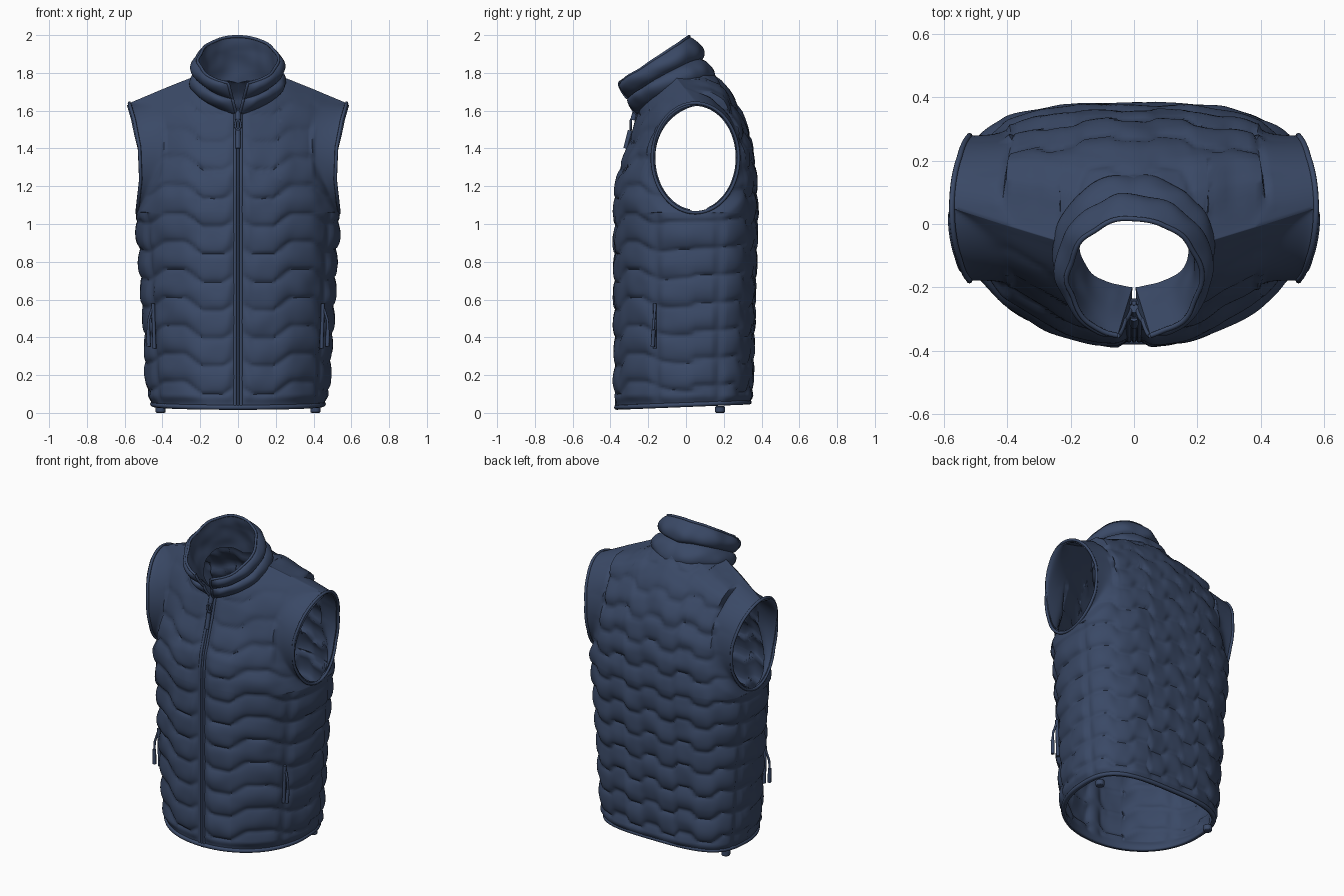
import bpy, bmesh, math
from mathutils import Vector, noise

if "Cube" in bpy.data.objects:
    bpy.data.objects.remove(bpy.data.objects["Cube"], do_unlink=True)

navy = bpy.data.materials.new("navy fabric")
navy.use_nodes = True
navy.diffuse_color = (0.042, 0.066, 0.132, 1)
bsdf = next(n for n in navy.node_tree.nodes if n.type == 'BSDF_PRINCIPLED')
bsdf.inputs["Base Color"].default_value = navy.diffuse_color
bsdf.inputs["Roughness"].default_value = 0.8

PIT, SIDE_Y, ARM_R, ARM_Z, ARM_H = 1.06, 0.05, 0.228, 1.35, 0.29
LOW, HIGH, NECK, SHOULDER = 90, 64, 20, 28
NECK_U = 0.235 / 0.575


def clamp(t, lo=0.0, hi=1.0):
    return max(lo, min(hi, t))


def lerp_list(pairs, t):
    for (a, x), (b, y) in zip(pairs, pairs[1:]):
        if t <= b:
            k = (t - a) / (b - a)
            return x + (y - x) * k
    return pairs[-1][1]


def finish(obj, angle=55):
    obj.data.materials.clear()
    obj.data.materials.append(navy)
    bpy.ops.object.select_all(action='DESELECT')
    obj.select_set(True)
    bpy.context.view_layer.objects.active = obj
    if obj.type != 'MESH':
        bpy.ops.object.convert(target='MESH')
        obj = bpy.context.view_layer.objects.active
    bpy.ops.object.shade_smooth_by_angle(angle=math.radians(angle))
    return obj


def mesh_object(name, bm):
    mesh = bpy.data.meshes.new(name)
    bm.to_mesh(mesh)
    bm.free()
    obj = bpy.data.objects.new(name, mesh)
    bpy.context.collection.objects.link(obj)
    return obj


def tube(name, points, radius, closed=False):
    curve = bpy.data.curves.new(name, 'CURVE')
    curve.dimensions = '3D'
    curve.bevel_depth = radius
    curve.bevel_resolution = 2
    curve.use_fill_caps = True
    spline = curve.splines.new('POLY')
    spline.points.add(len(points) - 1)
    for p, co in zip(spline.points, points):
        p.co = (*co, 1)
    spline.use_cyclic_u = closed
    obj = bpy.data.objects.new(name, curve)
    bpy.context.collection.objects.link(obj)
    return finish(obj)


def bow(front, u):
    n = 2.1 if front else 3.2
    return max(0.0, 1 - u ** n) ** (1 / n)


def yoke_depth(front, u, q):
    """Distance of the panel from the side line, never inside the armhole edge."""
    centre = lerp_list([(0, -.368), (.12, -.366), (.24, -.352), (.39, -.312), (.54, -.275),
                        (.663, -.25), (.83, -.2), (1, -.128)] if front else
                       [(0, .362), (.25, .355), (.48, .33), (.65, .285), (.785, .225),
                        (.86, .18), (.908, .14), (.96, .05), (1, -.128)], q)
    base = (centre - SIDE_Y) * bow(front, u) * (-1 if front else 1)
    arm = ARM_R * math.sqrt(max(0.0, 1 - (2 * q - 1) ** 2))
    edge = arm - clamp((0.75 - u) / 0.35)
    return (base + edge + math.hypot(base - edge, 0.1 * arm)) / 2


def yoke_point(front, u, q):
    """Chest or back above the armpit; q runs up to the shoulder ridge."""
    width = lerp_list([(0, .535), (.3, .515), (.6, .522), (.85, .55), (1, .575)], q)
    sign = -1 if front else 1
    y = SIDE_Y + sign * yoke_depth(front, u, q)
    ridge = -0.128 + 0.178 * u
    y += (ridge - SIDE_Y - sign * yoke_depth(front, u, 1)) * q ** 6
    return Vector((u * width, y, PIT + (1.875 - 0.235 * u - PIT) * q))


def column(front, col):
    """Position across the panel, and how far up the column reaches."""
    if col >= NECK:
        k = math.sin((col - NECK) / SHOULDER * math.pi / 2)
        return NECK_U + (1 - NECK_U) * k, 1.0
    phi = col / NECK * math.pi / 2
    u = NECK_U * math.sin(phi)
    target = -0.055 + 0.195 * math.cos(phi) * (-1 if front else 1)
    lo, hi = 0.4, 1.0
    for _ in range(24):
        mid = (lo + hi) / 2
        if (yoke_point(front, u, mid).y < target) == front:
            lo = mid
        else:
            hi = mid
    return u, lo


COLUMNS = {f: [column(f, c) for c in range(NECK + SHOULDER + 1)] for f in (True, False)}


def body_point(front, row, col):
    """Base surface of one quarter: columns run centre to side, rows hem to shoulder."""
    u, reach = COLUMNS[front][col]
    if row > LOW:
        return yoke_point(front, u, reach * (1 - math.cos(math.pi * (row - LOW) / HIGH)) / 2)
    p = row / LOW
    width = lerp_list([(0, .452), (.12, .468), (.5, .492), (.8, .512), (1, .535)], p)
    centre = -.368 if front else lerp_list([(0, .335), (1, .362)], p)
    y = SIDE_Y + (centre - SIDE_Y) * bow(front, u)
    hem = 0.032 + 0.04 * y
    return Vector((u * width, y, hem + (PIT - hem) * p))


def puff(co):
    """Height of the padding between scalloped stitch lines."""
    x, y, z = abs(co.x), co.y, co.z
    front = y < SIDE_Y
    flat = clamp((0.53 - x) / 0.1, 0.25)
    if front:
        wave = 0.034 * clamp(1.5 * math.cos(math.tau * (x - 0.33) / 0.4), -1, 1)
    else:
        wave = 0.021 * clamp(2.2 * math.cos(math.tau * x / 0.23), -1, 1)
    d = ((z - wave * flat - 0.134) / 0.148) % 1
    h = 0.021 * max(0.0, math.sin(math.pi * d ** 0.75)) ** 0.6
    h += 0.008 * noise.noise(co * 9)
    h *= lerp_list([(0, 1), (1.3, 1), (1.5, .5), (2, .3)] if front else
                   [(0, 1), (1.5, 1), (1.7, .7), (2, .5)], z)
    # Padding flattens at the hem, zip, side seams, armholes and shoulder ridge
    h *= clamp((z - 0.05) / 0.04)
    if front:
        h *= clamp((x - 0.015) / 0.035)
    if z > 1.55 and x > 0.2:
        h *= clamp(abs(y - (-0.128 + 0.31 * x)) / 0.12, 0.2)
    if x > 0.35 and z < PIT:
        h *= clamp(min(abs(y + 0.15), abs(y - 0.17)) / 0.025, 0.3)
    if x > 0.4:
        e = math.hypot((y - SIDE_Y) / ARM_R, (z - ARM_Z) / ARM_H)
        h *= clamp((e - 1) / 0.25)
    return h


# Quilted body: four quarter panels welded together
bm = bmesh.new()
for front in (True, False):
    for side in (1, -1):
        grid = []
        for row in range(LOW + HIGH + 1):
            pts = [body_point(front, row, c) for c in range(NECK + SHOULDER + 1)]
            grid.append([bm.verts.new((p.x * side, p.y, p.z)) for p in pts])
        for a, b in zip(grid, grid[1:]):
            for c in range(NECK + SHOULDER):
                quad = [a[c], a[c + 1], b[c + 1], b[c]]
                bm.faces.new(quad if front == (side == 1) else quad[::-1])
bmesh.ops.remove_doubles(bm, verts=bm.verts, dist=0.0003)
bm.normal_update()
moves = [(v, v.normal * puff(v.co)) for v in bm.verts]
for v, move in moves:
    v.co += move
body = mesh_object("quilted_body", bm)
shell = body.modifiers.new("fabric thickness", 'SOLIDIFY')
shell.thickness = 0.016
shell.offset = -1
finish(body)


# Padded stand collar, open at the front: v 0-1 climbs the outside, 1-2 descends the lining
def collar_point(k, v):
    phi = 0.03 + (math.tau - 0.06) * k
    rim_phi = 0.25 + (math.tau - 0.5) * k
    s, c = math.sin(phi), math.cos(phi)
    foot_z = 1.66 - 0.085 * c + 0.055 * abs(s)
    rim = Vector((0.21 * math.sin(rim_phi), -0.17 - 0.188 * math.cos(rim_phi),
                  1.868 - 0.125 * math.cos(rim_phi)))
    out = Vector((s, -c, 0.1))
    ends = clamp(min(k, 1 - k) / 0.04)
    if v <= 1:
        foot = Vector((0.225 * s, -0.055 - 0.2 * c, foot_z))
        swell = 0.036 * abs(math.sin(math.tau * v)) ** 0.6 * (0.3 + 0.7 * ends)
        p = foot.lerp(rim, v) + out * swell
    else:
        foot = Vector((0.175 * s, -0.07 - 0.13 * c, foot_z))
        p = rim.lerp(foot, v - 1)
    return p + out * 0.012 * noise.noise(p * 11) * ends


bm = bmesh.new()
AROUND, UP = 96, 24
grid = [[bm.verts.new(collar_point(i / AROUND, j / UP)) for i in range(AROUND + 1)]
        for j in range(2 * UP + 1)]
for a, b in zip(grid, grid[1:]):
    for i in range(AROUND):
        bm.faces.new((a[i], a[i + 1], b[i + 1], b[i]))
for i in (0, AROUND):
    end = [row[i] for row in grid]
    bm.faces.new(end if i else end[::-1])
finish(mesh_object("collar", bm))
tube("collar_rim", [collar_point(i / AROUND, 1) for i in range(AROUND + 1)], 0.008)

# Bindings at the hem and armholes
LAST = NECK + SHOULDER
quarter = [body_point(True, 0, c) for c in range(LAST + 1)]
quarter += [body_point(False, 0, c) for c in range(LAST - 1, -1, -1)]
hem = quarter + [Vector((-p.x, p.y, p.z)) for p in quarter[-2:0:-1]]
tube("hem_binding", [p + Vector((0, 0, 0.012)) for p in hem], 0.013, True)
arm = [body_point(True, r, LAST) for r in range(LOW, LOW + HIGH + 1)]
arm += [body_point(False, r, LAST) for r in range(LOW + HIGH - 1, LOW, -1)]

# Front zip: a central coil between two raised tapes
zip_path = [body_point(True, r, 0) for r in range(0, LOW + HIGH + 1, 2)]
tube("zip_coil", zip_path, 0.007)

for side, label in ((1, "left"), (-1, "right")):
    tube(label + "_armhole_binding", [Vector((side * p.x, p.y, p.z)) for p in arm], 0.009, True)
    tube(label + "_zip_tape", [p + Vector((side * 0.016, 0.002, 0)) for p in zip_path], 0.009)
    k = 0 if side == 1 else 1
    tube(label + "_collar_zip", [collar_point(k, j / UP) for j in range(UP + 1)], 0.008)
    # Side pocket zip and its hanging pull
    tube(label + "_pocket_zip", [(side * 0.442, -0.165, 0.34), (side * 0.45, -0.165, 0.58)], 0.01)
    tube(label + "_pocket_cord", [(side * 0.456, -0.165, 0.55), (side * 0.474, -0.17, 0.49),
                                  (side * 0.476, -0.172, 0.44)], 0.007)
    tube(label + "_pocket_pull", [(side * 0.476, -0.172, 0.44), (side * 0.472, -0.176, 0.35)], 0.011)
    # Hem cord toggle
    bpy.ops.mesh.primitive_cylinder_add(vertices=20, radius=0.026, depth=0.036,
                                        location=(side * 0.41, 0.18, 0.018))
    toggle = bpy.context.object
    toggle.name = label + "_hem_toggle"
    bevel = toggle.modifiers.new("soft edge", 'BEVEL')
    bevel.width = 0.006
    bevel.segments = 2
    finish(toggle)

# Main zip slider with pull
tube("zip_slider", [(0, -0.266, 1.6), (0, -0.28, 1.55)], 0.015)
ring = [(0.014 * math.cos(a * math.tau / 16), -0.292, 1.525 + 0.026 * math.sin(a * math.tau / 16))
        for a in range(16)]
tube("zip_pull_ring", ring, 0.006, True)
tube("zip_pull", [(0, -0.294, 1.495), (0, -0.318, 1.40)], 0.014)
